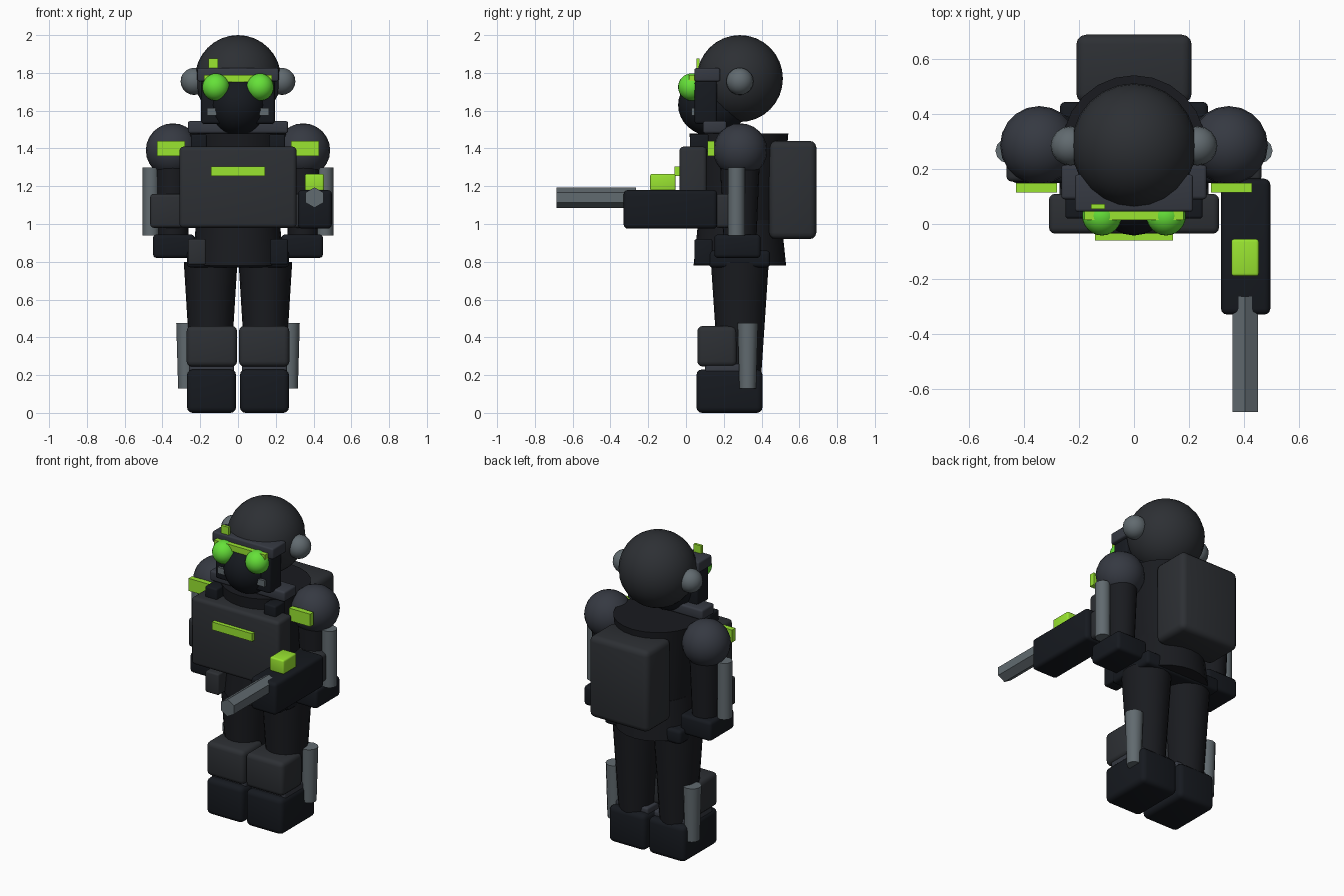
import bpy, bmesh, math
from mathutils import Matrix

if "Cube" in bpy.data.objects:
    bpy.data.objects.remove(bpy.data.objects["Cube"])


def material(name, r, g, b):
    m = bpy.data.materials.new(name)
    m.diffuse_color = (r, g, b, 1)
    m.use_nodes = True
    m.node_tree.nodes["Principled BSDF"].inputs["Base Color"].default_value = m.diffuse_color
    return m


BLACK = material("black_cloth", 0.010, 0.011, 0.014)
DARK = material("dark_boot", 0.008, 0.010, 0.014)
PLATE = material("plate", 0.026, 0.029, 0.034)
BLUE = material("blue_grey", 0.036, 0.041, 0.054)
STEEL = material("steel", 0.12, 0.145, 0.16)
LIME = material("lime", 0.32, 0.78, 0.03)
EYE = material("eye_green", 0.13, 0.75, 0.04)


def finish(name, bm, mat, smooth=True):
    me = bpy.data.meshes.new(name)
    bm.to_mesh(me)
    bm.free()
    ob = bpy.data.objects.new(name, me)
    bpy.context.collection.objects.link(ob)
    me.materials.append(mat)
    if smooth:
        bpy.ops.object.select_all(action='DESELECT')
        ob.select_set(True)
        bpy.context.view_layer.objects.active = ob
        bpy.ops.object.shade_smooth_by_angle(angle=math.radians(35))
    return ob


def box(name, x, y, z, mat, bevel=0.0):
    """Box given by its (min, max) range on each axis, with rounded edges."""
    bm = bmesh.new()
    bmesh.ops.create_cube(bm, size=1)
    for v in bm.verts:
        for i, (a, b) in enumerate((x, y, z)):
            v.co[i] = (a + b) / 2 + v.co[i] * (b - a)
    if bevel:
        bmesh.ops.bevel(bm, geom=bm.edges[:], offset=bevel, segments=3,
                        profile=0.5, affect='EDGES')
    return finish(name, bm, mat, bevel > 0)


def ball(name, c, r, mat, seg=24, rings=16):
    bm = bmesh.new()
    bmesh.ops.create_uvsphere(bm, u_segments=seg, v_segments=rings, radius=1)
    bmesh.ops.transform(bm, verts=bm.verts,
                        matrix=Matrix.Translation(c) @ Matrix.Diagonal((*r, 1)))
    return finish(name, bm, mat)


def cone(name, x, y, z0, z1, r0, r1, mat, sy=1.0, seg=20):
    """Upright tapered cylinder, radius r0 at z0 and r1 at z1."""
    bm = bmesh.new()
    bmesh.ops.create_cone(bm, cap_ends=True, segments=seg, radius1=r0,
                          radius2=r1, depth=z1 - z0)
    bmesh.ops.transform(bm, verts=bm.verts, matrix=Matrix.Translation(
        (x, y, (z0 + z1) / 2)) @ Matrix.Diagonal((1, sy, 1, 1)))
    return finish(name, bm, mat)


def side_box(name, s, x, y, z, mat, bevel=0.0):
    """Box on side s, with x measured outward from the centre."""
    return box(name, tuple(sorted((s * x[0], s * x[1]))), y, z, mat, bevel)


# Torso, coat skirt, belt, armour and backpack
cone("torso", 0, 0.28, 0.8, 1.48, 0.2, 0.262, BLACK, seg=24)
cone("coat_skirt", 0, 0.285, 0.78, 1.02, 0.245, 0.22, BLACK, seg=24)
box("belt", (-0.27, 0.27), (0.12, 0.445), (0.77, 0.86), DARK, 0.02)
box("chest_plate", (-0.31, 0.31), (-0.035, 0.11), (0.98, 1.41), PLATE, 0.022)
box("chest_stripe", (-0.142, 0.142), (-0.06, -0.03), (1.255, 1.305), LIME)
box("backpack", (-0.21, 0.21), (0.44, 0.69), (0.92, 1.44), PLATE, 0.035)
box("collar", (-0.265, 0.265), (0.09, 0.215), (1.48, 1.545), BLUE, 0.012)

# Head
ball("helmet", (0, 0.285, 1.77), (0.228, 0.228, 0.23), PLATE)
ball("face_mask", (0, 0.14, 1.63), (0.155, 0.182, 0.165), DARK)
box("mask_shell", (-0.195, 0.195), (0.045, 0.165), (1.53, 1.76), DARK, 0.015)
box("brow", (-0.215, 0.215), (0.045, 0.18), (1.755, 1.825), BLUE, 0.01)
box("brow_stripe", (-0.18, 0.18), (0.015, 0.05), (1.752, 1.79), LIME)
box("brow_marker", (-0.157, -0.105), (0.055, 0.072), (1.82, 1.875), LIME)

for s, side in ((-1, "left"), (1, "right")):
    # Eyes, ear pieces and mask filters
    ball("eye_" + side, (s * 0.117, 0.03, 1.725), (0.072,) * 3, EYE)
    ball("ear_piece_" + side, (s * 0.232, 0.285, 1.755), (0.072,) * 3, STEEL, 16, 10)
    side_box("mask_filter_" + side, s, (0.115, 0.165), (0.03, 0.08), (1.575, 1.615), STEEL)

    # Chest straps and belt pouches
    side_box("chest_strap_" + side, s, (0.165, 0.25), (0.02, 0.12), (1.38, 1.475), DARK, 0.01)
    side_box("pouch_" + side, s, (0.17, 0.265), (0.045, 0.14), (0.785, 0.92), PLATE if s < 0 else DARK, 0.01)

    # Arms
    ball("shoulder_" + side, (s * 0.345, 0.287, 1.39), (0.143, 0.143, 0.143), BLUE, 20, 12)
    side_box("shoulder_marker_" + side, s, (0.28, 0.43), (0.115, 0.15), (1.36, 1.44), LIME)
    cone("arm_" + side, s * 0.345, 0.285, 0.88, 1.39, 0.08, 0.1, BLACK, 1.08)
    side_box("forearm_guard_" + side, s, (0.29, 0.465), (0.155, 0.28), (0.98, 1.16), PLATE, 0.018)
    side_box("hand_" + side, s, (0.23, 0.45), (0.15, 0.395), (0.82, 0.945), DARK, 0.02)
    cone("arm_rod_" + side, s * 0.46, 0.267, 0.94, 1.3, 0.045, 0.045, STEEL, seg=12)

    # Legs
    cone("leg_" + side, s * 0.145, 0.285, 0.2, 0.8, 0.105, 0.142, BLACK, 1.08)
    side_box("shin_guard_" + side, s, (0.005, 0.272), (0.06, 0.27), (0.245, 0.46), PLATE, 0.028)
    side_box("ankle_" + side, s, (0.02, 0.26), (0.1, 0.36), (0.205, 0.26), BLUE, 0.012)
    side_box("boot_" + side, s, (0.01, 0.27), (0.055, 0.405), (0.0, 0.23), DARK, 0.03)
    cone("leg_rod_" + side, s * 0.273, 0.327, 0.13, 0.475, 0.044, 0.054, STEEL, seg=12)

# Gun on the right arm
box("gun_body", (0.317, 0.497), (-0.33, 0.165), (0.975, 1.18), DARK, 0.022)
box("gun_sight", (0.355, 0.455), (-0.19, -0.055), (1.175, 1.265), LIME, 0.01)
bm = bmesh.new()
bmesh.ops.create_cone(bm, cap_ends=True, segments=6, radius1=0.054,
                      radius2=0.054, depth=0.42)
bmesh.ops.transform(bm, verts=bm.verts, matrix=Matrix.Translation((0.405, -0.475, 1.14))
                    @ Matrix.Rotation(math.pi / 2, 4, 'X'))
finish("gun_barrel", bm, STEEL)
